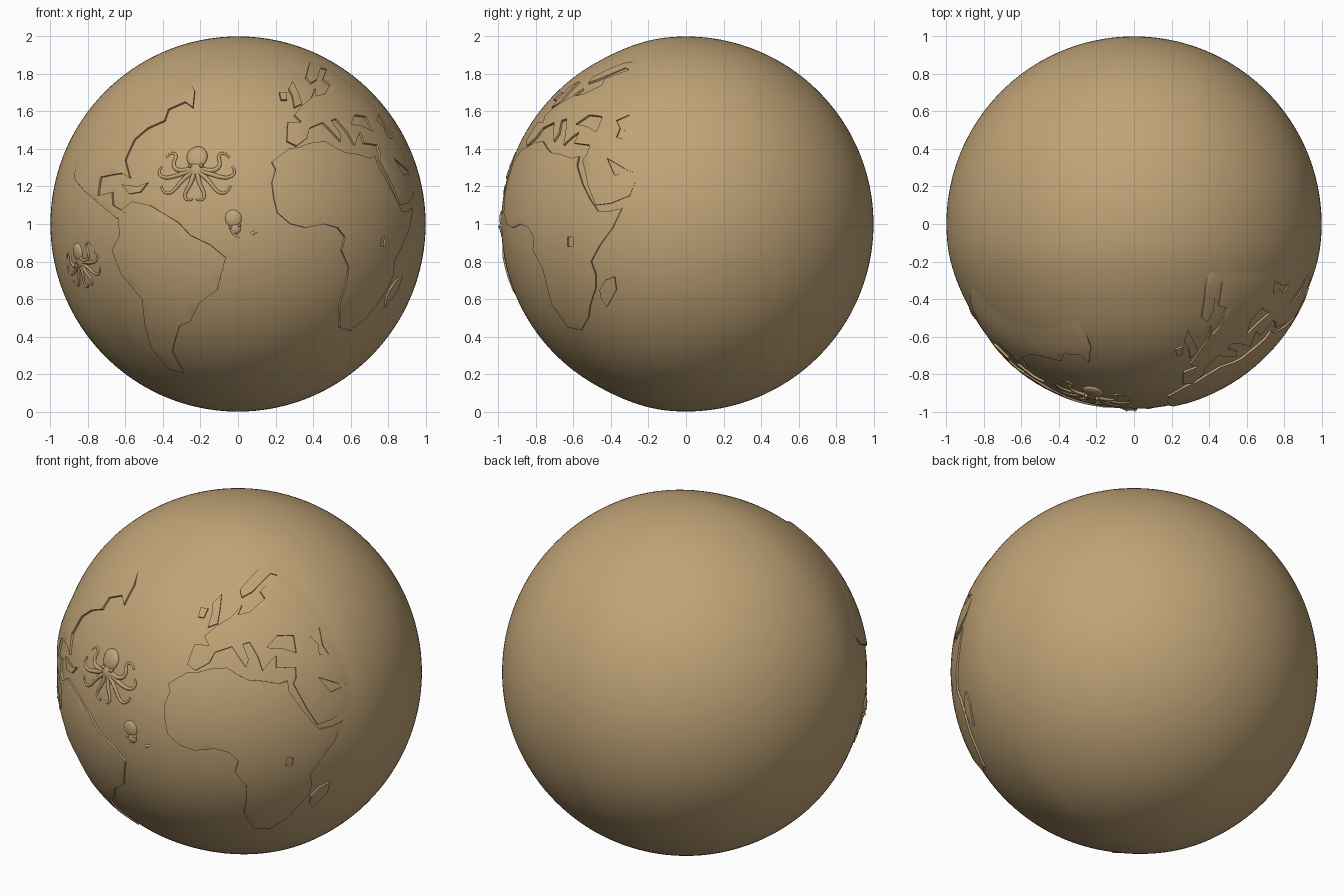
import bpy, bmesh, math
from mathutils import Vector
from mathutils.geometry import delaunay_2d_cdt

if "Cube" in bpy.data.objects:
    bpy.data.objects.remove(bpy.data.objects["Cube"])

OUTER, SEA, LAND = 1.0, 0.985, 0.997
CENTRE = Vector((0, 0, 1))

mat = bpy.data.materials.new("warm tan")
mat.diffuse_color = (0.53, 0.37, 0.185, 1)
mat.use_nodes = True
mat.node_tree.nodes["Principled BSDF"].inputs["Base Color"].default_value = mat.diffuse_color


def clamp(t):
    return max(0.0, min(1.0, t))


def sea_radius(d):
    # the ocean on the front is slightly sunk into the ball
    t = clamp((-d.y - 0.1) / 0.4)
    return OUTER - (OUTER - SEA) * t * t * (3 - 2 * t)


def front(pts):   # front view (x, z) -> directions
    return [Vector((x, -math.sqrt(max(0.01, 0.985 - x * x - (z - 1) ** 2)), z - 1)).normalized()
            for x, z in pts]


def right(pts):   # right view (y, z) -> directions
    return [Vector((math.sqrt(max(0.01, 0.985 - y * y - (z - 1) ** 2)), y, z - 1)).normalized()
            for y, z in pts]


def flatten(d):   # azimuthal map around the front axis
    a = math.acos(max(-1, min(1, -d.y)))
    s = max(1e-6, math.hypot(d.x, d.z))
    return Vector((d.x / s * a, d.z / s * a))


def unflatten(p):
    a = p.length
    k = math.sin(a) / a if a > 1e-6 else 1
    return Vector((p.x * k, -math.cos(a), p.y * k))


def inside(p, loop):
    odd = False
    for a, b in zip(loop, loop[1:] + loop[:1]):
        if (a.y > p.y) != (b.y > p.y) and p.x < (b.x - a.x) * (p.y - a.y) / (b.y - a.y) + a.x:
            odd = not odd
    return odd


def finish(name, bm):
    me = bpy.data.meshes.new(name)
    bm.to_mesh(me)
    bm.free()
    me.materials.append(mat)
    ob = bpy.data.objects.new(name, me)
    bpy.context.collection.objects.link(ob)
    return ob


def land(name, *loops, fade=lambda d: 1.0, top=LAND):
    """Raised plate following the ball; the first loop is the coast, the rest are lakes."""
    flat = [[flatten(d) for d in lp] for lp in loops]
    verts, edges = [], []
    for lp in flat:
        n, s = len(lp), len(verts)
        verts += lp
        edges += [(s + i, s + (i + 1) % n) for i in range(n)]
    test = lambda p: sum(inside(p, lp) for lp in flat) % 2 == 1
    g = 0.05
    for i in range(-34, 35):
        for j in range(-34, 35):
            p = Vector(((i + 0.5 * (j % 2)) * g, j * g))
            if test(p):
                verts.append(p)
    vs, _, fs, *_ = delaunay_2d_cdt(verts, edges, [], 0, 1e-5)
    bm = bmesh.new()
    bv = []
    for p in vs:
        d = unflatten(p)
        low = sea_radius(d) - 0.004
        bv.append(bm.verts.new(CENTRE + d * (low + (top - low) * fade(d))))
    for f in fs:
        if test(sum((vs[i] for i in f), Vector((0, 0))) / len(f)):
            bm.faces.new([bv[i] for i in f])
    # coastal cliff
    rim = [e for e in bm.edges if e.is_boundary]
    out = bmesh.ops.extrude_edge_only(bm, edges=rim)["geom"]
    for v in out:
        if isinstance(v, bmesh.types.BMVert):
            v.co = CENTRE + (v.co - CENTRE).normalized() * 0.972
    bmesh.ops.delete(bm, geom=[v for v in bm.verts if not v.link_faces], context='VERTS')
    return finish(name, bm)


# --- ball -------------------------------------------------------------
bm = bmesh.new()
bmesh.ops.create_icosphere(bm, subdivisions=6, radius=1)
for v in bm.verts:
    d = v.co.normalized()
    v.co = CENTRE + d * sea_radius(d)
finish("globe", bm)

# --- southern landmasses ------------------------------------------------
land("africa",
     front([(.27, 1.40), (.18, 1.33), (.20, 1.29), (.18, 1.22), (.19, 1.14), (.21, 1.06), (.28, 1.0),
            (.36, .98), (.46, 1.0), (.53, .98), (.57, .93), (.55, .86), (.59, .77), (.575, .675),
            (.54, .57), (.54, .45), (.60, .435)])
     + right([(-.56, .43), (-.52, .5), (-.51, .57), (-.48, .66), (-.48, .73), (-.505, .80), (-.457, .89),
              (-.39, .98), (-.34, 1.085), (-.40, 1.07), (-.47, 1.07), (-.51, 1.13), (-.55, 1.21),
              (-.58, 1.31), (-.57, 1.36)])
     + front([(.70, 1.35), (.64, 1.37), (.57, 1.38), (.53, 1.40), (.46, 1.44), (.38, 1.43), (.33, 1.41)]),
     right([(-.63, .93), (-.60, .93), (-.60, .88), (-.63, .88)]))
land("madagascar", right([(-.46, .65), (-.43, .70), (-.38, .72), (-.37, .65), (-.42, .56), (-.45, .60)]))
land("south_america",
     front([(-.64, 1.06), (-.63, .94), (-.67, .86), (-.62, .73), (-.51, .6), (-.495, .46), (-.46, .34),
            (-.37, .23), (-.29, .21), (-.35, .32), (-.33, .40), (-.31, .46), (-.255, .48), (-.2, .585),
            (-.11, .65), (-.085, .745), (-.065, .82), (-.15, .89), (-.255, .94), (-.32, 1.01),
            (-.47, 1.10), (-.56, 1.12)]))

# --- northern landmasses, fading into the ball inland ---------------------
land("north_america",
     front([(-.23, 1.71), (-.24, 1.62), (-.28, 1.65), (-.37, 1.61), (-.39, 1.55), (-.48, 1.51),
            (-.55, 1.45), (-.6, 1.34), (-.575, 1.245), (-.62, 1.27), (-.73, 1.25), (-.745, 1.15),
            (-.67, 1.17), (-.665, 1.10), (-.60, 1.06), (-.645, 1.03), (-.73, 1.1), (-.81, 1.17),
            (-.87, 1.24), (-.86, 1.4), (-.75, 1.6), (-.5, 1.8), (-.3, 1.82)][::-1]),
     fade=lambda d: clamp((0.86 - (-.6 * d.x + .8 * d.z)) / 0.14))
land("caribbean_islands", front([(-.62, 1.21), (-.53, 1.2), (-.48, 1.22), (-.52, 1.17), (-.58, 1.16)]))
land("eurasia",
     front([(.265, 1.54), (.26, 1.44), (.31, 1.415), (.37, 1.46), (.38, 1.51), (.45, 1.54), (.49, 1.50),
            (.545, 1.44), (.545, 1.48), (.495, 1.55), (.52, 1.56), (.58, 1.49), (.62, 1.42), (.635, 1.46),
            (.65, 1.49), (.67, 1.43), (.74, 1.42), (.755, 1.37)])
     + right([(-.55, 1.34), (-.52, 1.2), (-.48, 1.10), (-.40, 1.11), (-.30, 1.15), (-.265, 1.235),
              (-.31, 1.27), (-.38, 1.26), (-.42, 1.35), (-.32, 1.29), (-.22, 1.25), (-.18, 1.4),
              (-.18, 1.6), (-.18, 1.8), (-.2, 1.88)])
     + front([(.38, 1.855), (.36, 1.78), (.39, 1.75), (.42, 1.77), (.44, 1.83), (.47, 1.82), (.45, 1.77),
              (.49, 1.74), (.46, 1.69), (.415, 1.68), (.41, 1.72), (.39, 1.67), (.34, 1.63),
              (.30, 1.58), (.34, 1.54)]),
     front([(.60, 1.53), (.62, 1.58), (.66, 1.575), (.68, 1.57), (.72, 1.49), (.66, 1.52)]),
     right([(-.37, 1.55), (-.30, 1.58), (-.33, 1.50), (-.32, 1.45), (-.37, 1.46), (-.35, 1.51)]),
     fade=lambda d: clamp((-0.19 - d.y) / 0.11))
land("britain", front([(.30, 1.62), (.34, 1.64), (.32, 1.70), (.29, 1.76), (.27, 1.72), (.29, 1.68)]))
land("ireland", front([(.23, 1.66), (.26, 1.66), (.26, 1.70), (.22, 1.70)]))


# --- octopuses lying on the ocean ---------------------------------------
def octopus(name, x, z, scale, tilt, arms, sink=0.0, sides=(-1, 1)):
    d = front([(x, z)])[0]
    east = Vector((0, 0, 1)).cross(d).normalized()
    north = d.cross(east)
    c, s = math.cos(tilt), math.sin(tilt)
    ex, ey = east * c + north * s, north * c - east * s

    def lay(u, v, h=0.0):
        q = (d + (ex * u + ey * v) * scale).normalized()
        return CENTRE + q * (sea_radius(q) + h - sink)

    cu = bpy.data.curves.new(name + "_arms", 'CURVE')
    cu.dimensions = '3D'
    cu.bevel_depth = 0.014 * scale
    cu.bevel_resolution = 2
    cu.resolution_u = 8
    cu.materials.append(mat)
    for side in sides:
        for arm in arms:
            sp = cu.splines.new('NURBS')
            sp.points.add(len(arm) - 1)
            for i, (u, v) in enumerate(arm):
                sp.points[i].co = (*lay(u * side, v), 1)
                sp.points[i].radius = 1 - 0.65 * i / (len(arm) - 1)
            sp.order_u = 4
            sp.use_endpoint_u = True
            sp.use_smooth = True
    bpy.context.collection.objects.link(bpy.data.objects.new(name + "_arms", cu))
    # domed mantle, small brow and two eyes
    bm = bmesh.new()
    for u, v, ru, rv, h in [(0, 0, .058, .062, .02), (0, -.07, .04, .04, .018),
                            (-.03, -.055, .012, .012, .026), (.03, -.055, .012, .012, .026)]:
        for p in bmesh.ops.create_icosphere(bm, subdivisions=3, radius=1)["verts"]:
            p.co = lay(u + p.co.x * ru, v + p.co.y * rv, p.co.z * h * scale)
    finish(name + "_head", bm)


ARMS = [[(.03, -.07), (.10, -.09), (.15, -.04), (.10, .01), (.15, .04), (.18, .0)],
        [(.03, -.08), (.12, -.11), (.19, -.13), (.23, -.08), (.20, -.05)],
        [(.02, -.09), (.08, -.13), (.11, -.20), (.18, -.22), (.20, -.16)],
        [(.01, -.09), (.02, -.16), (.07, -.20), (.05, -.26), (.01, -.24)]]
octopus("large_octopus", -.22, 1.36, 1.0, 0, ARMS)
octopus("side_octopus", -.86, .85, .8, .25, ARMS)
octopus("sunken_octopus", -.025, 1.03, .8, .2,
        [[(-.02, -.07), (-.03, -.13), (.03, -.15), (.05, -.10)], [(.10, -.13), (.13, -.11), (.15, -.13), (.16, -.12)]],
        sink=0.005, sides=(1,))

# --- smooth shading with sharp cliffs ------------------------------------
bpy.ops.object.select_all(action='DESELECT')
for ob in bpy.context.scene.objects:
    if ob.type == 'MESH':
        ob.select_set(True)
        bpy.context.view_layer.objects.active = ob
bpy.ops.object.shade_smooth_by_angle(angle=math.radians(35))
